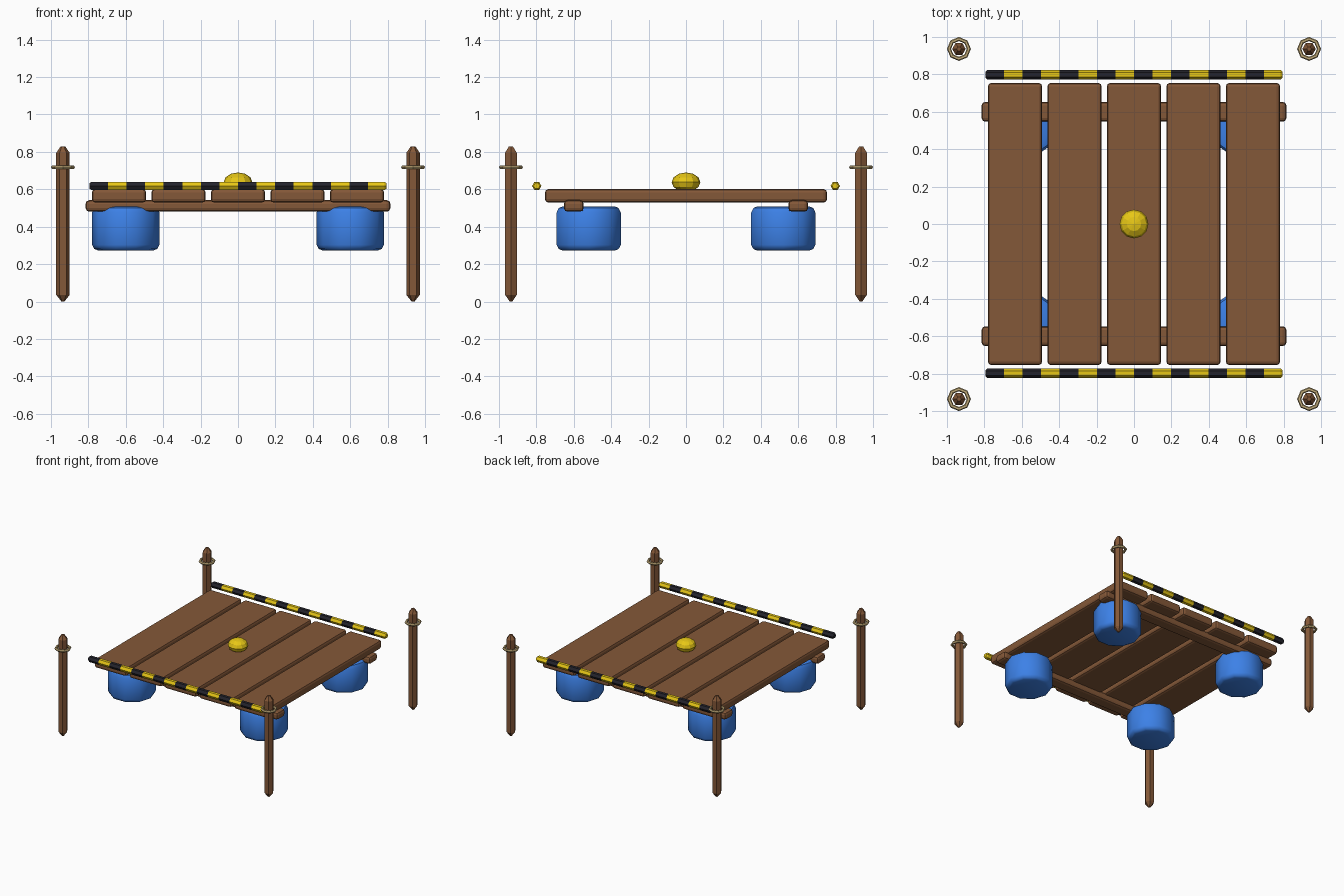
import bpy, bmesh, math

if "Cube" in bpy.data.objects:
    bpy.data.objects.remove(bpy.data.objects["Cube"])


def material(name, r, g, b):
    def lin(c):
        c /= 255
        return c / 12.92 if c <= 0.04045 else ((c + 0.055) / 1.055) ** 2.4
    m = bpy.data.materials.new(name)
    m.diffuse_color = (lin(r), lin(g), lin(b), 1)
    m.use_nodes = True
    m.node_tree.nodes["Principled BSDF"].inputs["Base Color"].default_value = m.diffuse_color
    return m


WOOD = material("wood_brown", 132, 88, 56)
BLUE = material("barrel_blue", 62, 132, 236)
YELLOW = material("hazard_yellow", 232, 200, 22)
BLACK = material("hazard_black", 36, 36, 44)
ROPE = material("rope_tan", 200, 176, 124)


def finish(name, bm, mats, loc, smooth=False):
    bmesh.ops.recalc_face_normals(bm, faces=bm.faces)
    me = bpy.data.meshes.new(name)
    bm.to_mesh(me)
    bm.free()
    for m in mats:
        me.materials.append(m)
    ob = bpy.data.objects.new(name, me)
    ob.location = loc
    bpy.context.collection.objects.link(ob)
    if smooth:
        bpy.ops.object.select_all(action='DESELECT')
        ob.select_set(True)
        bpy.context.view_layer.objects.active = ob
        bpy.ops.object.shade_smooth_by_angle(angle=math.radians(40))
    return ob


def board(name, size, loc, bevel):
    bm = bmesh.new()
    bmesh.ops.create_cube(bm, size=1)
    bmesh.ops.scale(bm, vec=size, verts=bm.verts)
    bmesh.ops.bevel(bm, geom=bm.edges[:], offset=bevel, segments=2,
                    profile=0.5, affect='EDGES')
    return finish(name, bm, [WOOD], loc)


def loft(name, profile, sides, mats, loc, axis='Z', smooth=False, rule=None):
    """Stack of polygon rings, profile = (radius, distance along axis)."""
    bm = bmesh.new()
    rings = []
    for r, h in profile:
        ring = []
        for i in range(sides):
            a = math.tau * i / sides
            u, v = r * math.cos(a), r * math.sin(a)
            ring.append(bm.verts.new((u, v, h) if axis == 'Z' else (h, u, v)))
        rings.append(ring)
    for k in range(len(rings) - 1):
        for i in range(sides):
            j = (i + 1) % sides
            f = bm.faces.new((rings[k][i], rings[k][j], rings[k + 1][j], rings[k + 1][i]))
            f.material_index = rule(k) if rule else 0
    for ring, k in ((rings[0], 0), (rings[-1], len(rings) - 2)):
        f = bm.faces.new(ring)
        f.material_index = rule(k) if rule else 0
    return finish(name, bm, mats, loc, smooth)


# Deck planks
for i in range(5):
    board(f"deck_plank_{i + 1}", (0.29, 1.508, 0.072), ((i - 2) * 0.318, 0, 0.565), 0.018)

for sy, side in ((-1, "front"), (1, "back")):
    # Cross beam under the deck
    board(f"cross_beam_{side}", (1.63, 0.106, 0.062), (0, sy * 0.6, 0.511), 0.02)

    # Striped barrier bar, sixteen alternating bands with chamfered ends
    step = 1.588 / 16
    prof = [(0.025, -0.794 + step * k) for k in range(17)]
    prof = [(0.017, -0.794), (0.025, -0.784)] + prof[1:-1] + [(0.025, 0.784), (0.017, 0.794)]
    loft(f"striped_bar_{side}", prof, 6, [BLACK, YELLOW], (0, sy * 0.798, 0.618), 'X',
         rule=lambda k: (min(max(k - 1, 0), 15)) % 2)

    for sx, hand in ((-1, "left"), (1, "right")):
        tag = f"{side}_{hand}"
        # Float barrel
        loft(f"float_barrel_{tag}",
             [(0.148, 0.273), (0.168, 0.281), (0.18, 0.303),
              (0.18, 0.477), (0.168, 0.5), (0.148, 0.508)],
             10, [BLUE], (sx * 0.6, sy * 0.52, 0), smooth=True)
        # Mooring post with pointed ends
        px, py = sx * 0.936, sy * 0.936
        loft(f"mooring_post_{tag}",
             [(0.008, 0), (0.036, 0.036), (0.036, 0.795), (0.012, 0.83)],
             6, [WOOD], (px, py, 0))
        # Rope ring around the post
        bm = bmesh.new()
        tube = []
        for i in range(8):
            a = math.tau * i / 8
            tube.append([bm.verts.new(((0.053 + 0.011 * math.cos(b)) * math.cos(a),
                                       (0.053 + 0.011 * math.cos(b)) * math.sin(a),
                                       0.011 * math.sin(b)))
                         for b in (math.tau * j / 6 for j in range(6))])
        for i in range(8):
            for j in range(6):
                n, m = (i + 1) % 8, (j + 1) % 6
                bm.faces.new((tube[i][j], tube[n][j], tube[n][m], tube[i][m]))
        finish(f"rope_ring_{tag}", bm, [ROPE], (px, py, 0.718))

# Central marker dome
bm = bmesh.new()
bmesh.ops.create_uvsphere(bm, u_segments=12, v_segments=6, radius=1)
bmesh.ops.scale(bm, vec=(0.077, 0.077, 0.052), verts=bm.verts)
finish("marker_dome", bm, [YELLOW], (0, 0, 0.638))
